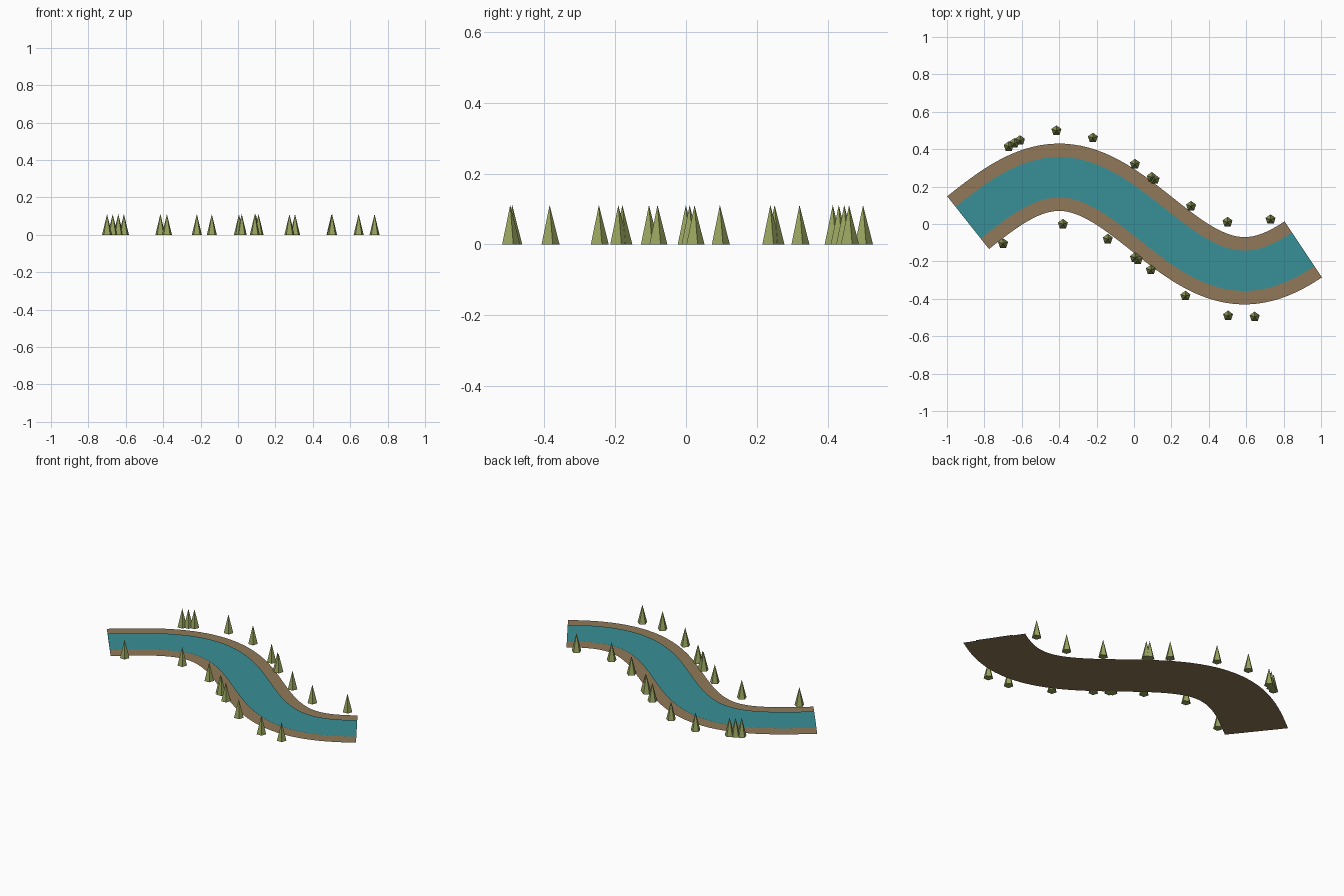
import bpy, bmesh, math

cube = bpy.data.objects.get("Cube")
if cube:
    bpy.data.objects.remove(cube)


def make_material(name, color):
    mat = bpy.data.materials.new(name)
    mat.use_nodes = True
    mat.diffuse_color = (*color, 1)
    bsdf = mat.node_tree.nodes["Principled BSDF"]
    bsdf.inputs["Base Color"].default_value = (*color, 1)
    bsdf.inputs["Roughness"].default_value = 0.9
    return mat


def make_object(name, bm, mat):
    mesh = bpy.data.meshes.new(name)
    bm.to_mesh(mesh)
    bm.free()
    mesh.materials.append(mat)
    obj = bpy.data.objects.new(name, mesh)
    bpy.context.scene.collection.objects.link(obj)
    return obj


# Centre line of the river: a sine wave along x
AMPLITUDE, FREQUENCY, ORIGIN = 0.25, 3.17, -0.896
START, END, STEPS = -0.887, 0.905, 60


def centre_y(x):
    return AMPLITUDE * math.sin(FREQUENCY * (x - ORIGIN))


def slope(x):
    return AMPLITUDE * FREQUENCY * math.cos(FREQUENCY * (x - ORIGIN))


def make_ribbon(name, half_width, z, mat):
    """Flat strip of constant width that follows the centre line."""
    bm = bmesh.new()
    previous = None
    for i in range(STEPS + 1):
        x = START + (END - START) * i / STEPS
        y, s = centre_y(x), slope(x)
        length = math.hypot(s, 1)
        nx, ny = -s / length * half_width, half_width / length
        pair = (bm.verts.new((x + nx, y + ny, z)),
                bm.verts.new((x - nx, y - ny, z)))
        if previous:
            bm.faces.new((previous[0], previous[1], pair[1], pair[0]))
        previous = pair
    return make_object(name, bm, mat)


def make_tree(name, x, y, mat):
    """Five-sided cone standing on the ground."""
    radius, height = 0.028, 0.111
    bm = bmesh.new()
    bmesh.ops.create_cone(bm, cap_ends=True, segments=5, radius1=radius,
                          radius2=0, depth=height)
    bmesh.ops.remove_doubles(bm, verts=bm.verts, dist=0.0001)
    bmesh.ops.translate(bm, verts=bm.verts, vec=(0, 0, height / 2))
    obj = make_object(name, bm, mat)
    obj.location = (x, y, 0)
    return obj


earth = make_material("earth_brown", (0.28, 0.19, 0.10))
water = make_material("water_teal", (0.04, 0.28, 0.31))
foliage = make_material("foliage_olive", (0.31, 0.36, 0.11))

# River bed with the water surface just above it
make_ribbon("river_bank", 0.18, 0, earth)
make_ribbon("river_water", 0.108, 0.004, water)

# Trees along both banks, at a fixed distance from the centre line
TREE_DISTANCE = 0.25
rows = {
    "back": (1, (-0.67, -0.64, -0.61, -0.415, -0.22, 0.005,
                 0.095, 0.11, 0.305, 0.5, 0.73)),
    "front": (-1, (-0.7, -0.38, -0.14, 0.005, 0.02, 0.09,
                   0.275, 0.503, 0.645)),
}
for row, (side, positions) in rows.items():
    for i, x in enumerate(positions, 1):
        make_tree(f"{row}_tree_{i}", x, centre_y(x) + side * TREE_DISTANCE, foliage)
